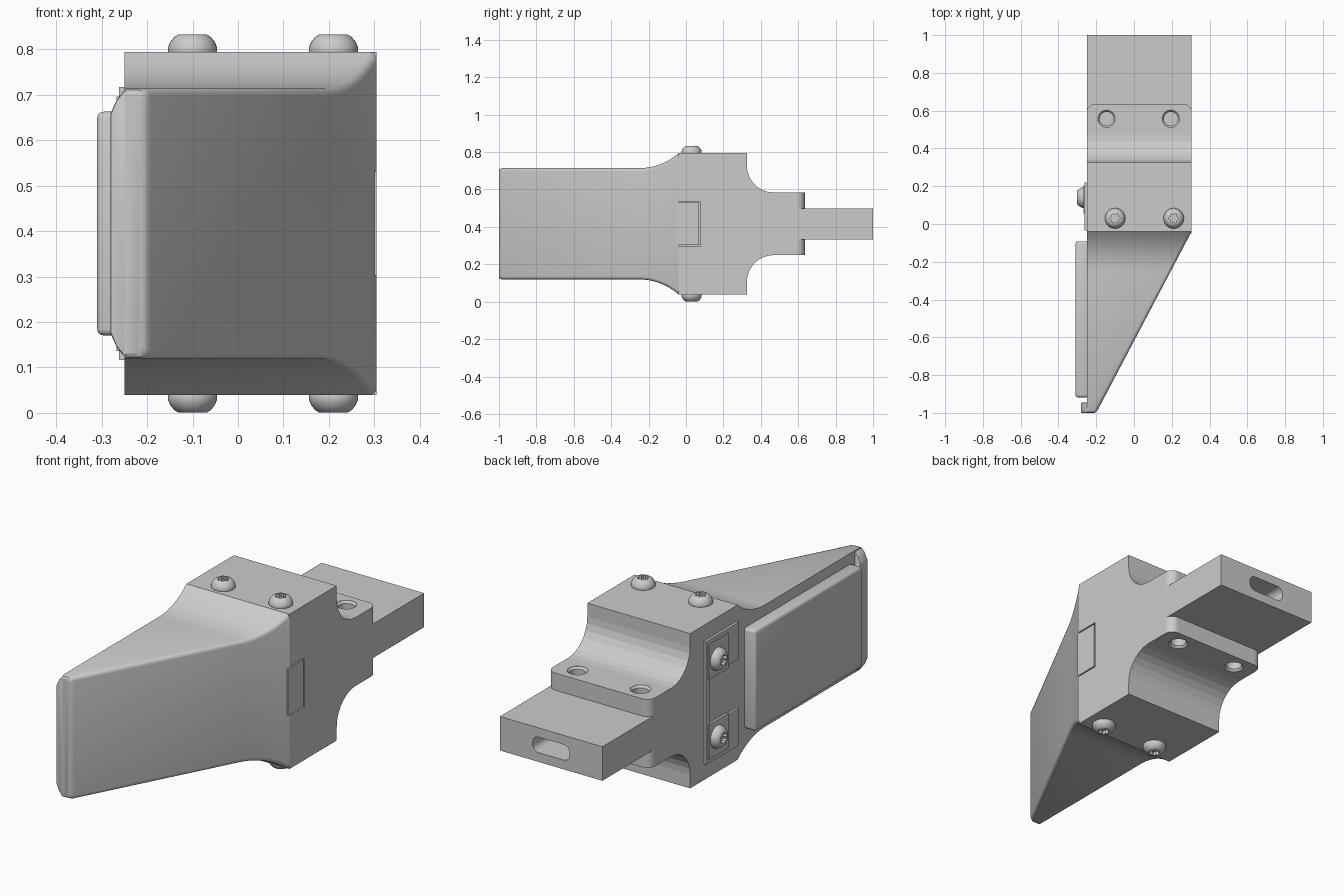
import bpy, bmesh
from math import sin, cos, pi, sqrt, radians
from mathutils import Vector, Matrix

if "Cube" in bpy.data.objects:
    bpy.data.objects.remove(bpy.data.objects["Cube"])

ZC = 0.4165          # mid height, everything is symmetric about it
XL, XR = -0.25, 0.305
XM = (XL + XR) / 2


def finish(bm, name, smooth=None):
    bmesh.ops.recalc_face_normals(bm, faces=bm.faces)
    me = bpy.data.meshes.new(name)
    bm.to_mesh(me)
    bm.free()
    ob = bpy.data.objects.new(name, me)
    bpy.context.collection.objects.link(ob)
    if smooth:
        bpy.ops.object.select_all(action='DESELECT')
        ob.select_set(True)
        bpy.context.view_layer.objects.active = ob
        bpy.ops.object.shade_smooth_by_angle(angle=radians(smooth))
    return ob


def loft_bm(rings):
    bm = bmesh.new()
    vs = [[bm.verts.new(p) for p in r] for r in rings]
    n = len(vs[0])
    for a, b in zip(vs, vs[1:]):
        for i in range(n):
            bm.faces.new((a[i], a[(i + 1) % n], b[(i + 1) % n], b[i]))
    bm.faces.new(vs[0])
    bm.faces.new(vs[-1])
    return bm


def box(name, lo, hi, bevel=0, segs=3):
    bm = bmesh.new()
    lo, hi = Vector(lo), Vector(hi)
    bmesh.ops.create_cube(bm, size=1, matrix=Matrix.Translation((lo + hi) / 2)
                          @ Matrix.Diagonal((*(hi - lo), 1)))
    if bevel:
        bmesh.ops.bevel(bm, geom=bm.edges[:], offset=bevel, segments=segs,
                        profile=0.5, affect='EDGES')
    return finish(bm, name, 40 if bevel else None)


def cut(ob, cutter):
    m = ob.modifiers.new('cut', 'BOOLEAN')
    m.operation, m.object, m.solver = 'DIFFERENCE', cutter, 'EXACT'
    bpy.context.view_layer.objects.active = ob
    bpy.ops.object.modifier_apply(modifier=m.name)
    bpy.data.objects.remove(cutter)


# Mounting block: side profile with concave shoulders and a flange
R = 0.145
half = [(-0.04, 0.3775), (0.325, 0.3775)]
for i in range(8):
    a = pi / 2 * i / 7
    half.append((0.325 + R * (1 - cos(a)), 0.167 + R * (1 - sin(a))))
half.append((0.635, 0.167))
profile = half + [(y, -z) for y, z in reversed(half)]
bm = loft_bm([[(x, y, ZC + z) for y, z in profile] for x in (XL, XR)])
corners = [e for e in bm.edges if all(v.co.y > 0.63 for v in e.verts)
           and abs(e.verts[0].co.x - e.verts[1].co.x) < 1e-4]
bmesh.ops.bevel(bm, geom=corners, offset=0.042, segments=6, profile=0.5, affect='EDGES')
block = finish(bm, 'mounting_block')

# Countersunk flange holes, top and bottom
for x in (-0.145, 0.195):
    for s in (-1, 1):
        steps = [(0.046, 0.2), (0.046, 0.166), (0.037, 0.156), (0.037, 0.05)]
        rings = [[(x + r * cos(2 * pi * i / 24), 0.557 + r * sin(2 * pi * i / 24), ZC + s * z)
                  for i in range(24)] for r, z in steps]
        cut(block, finish(loft_bm(rings), 'hole_cutter'))

# Side pocket with the tongue of the finger set in it
cut(block, box('pocket_cutter', (0.26, -0.1, ZC - 0.12), (0.4, 0.078, ZC + 0.12)))
box('finger_tongue', (0.25, -0.05, ZC - 0.114), (XR, 0.070, ZC + 0.114))

# Bar between the flanges with a rounded slot in its end
bar = box('mount_bar', (XL + 0.001, 0.42, ZC - 0.083), (XR - 0.001, 1.0, ZC + 0.083))
slot = []
for cx, cz, a0 in ((1, 1, 0), (-1, 1, 90), (-1, -1, 180), (1, -1, 270)):
    for k in range(6):
        a = radians(a0 + 18 * k)
        slot.append((XM + cx * 0.067 + 0.033 * cos(a), ZC + cz * 0.005 + 0.033 * sin(a)))
cut(bar, finish(loft_bm([[(x, y, z) for x, z in slot] for y in (0.6, 1.1)]), 'slot_cutter'))


# Finger: wedge lofted along y, flaring to the block, outer corners rounded
def section(y, inset=0.0):
    d = max(0, y + 0.25)
    h = 0.2975 + 0.316 - sqrt(0.316 ** 2 - d * d) - inset
    xr = -0.2 + 0.505 * (y + 1) / 0.96 - inset
    r = 0.018
    pts = [(XL, y, ZC + h)]
    arc = [(xr - r + r * sin(a), h - r + r * cos(a)) for a in (pi / 8 * i for i in range(5))]
    pts += [(x, y, ZC + z) for x, z in arc]
    pts += [(x, y, ZC - z) for x, z in reversed(arc)]
    return pts + [(XL, y, ZC - h)]


ys = [-0.985, -0.25] + [-0.25 + 0.21 * i / 8 for i in range(1, 9)]
rings = [section(-1.0, 0.012), section(-0.995, 0.004)] + [section(y) for y in ys]
finish(loft_bm(rings), 'finger_wedge', 25)

# Lip at the finger tip
lip = [(-0.235, 0.285), (-0.25, 0.293), (-0.268, 0.27), (-0.281, 0.24)]
lip += [(x, -z) for x, z in reversed(lip)]
bm = loft_bm([[(x, y, ZC + z) for x, z in lip] for y in (-1.0, -0.945)])
bmesh.ops.bevel(bm, geom=bm.edges[:], offset=0.005, segments=2, profile=0.5, affect='EDGES')
finish(bm, 'tip_lip', 30)

# Gripping pad
box('grip_pad', (-0.31, -0.918, ZC - 0.246), (-0.24, -0.092, ZC + 0.246), 0.014)

# C-shaped side plate with a raised tab under each screw
plate = box('side_plate', (-0.262, -0.035, ZC - 0.3), (-0.24, 0.22, ZC + 0.3))
cut(plate, box('notch_cutter', (-0.3, -0.1, ZC - 0.12), (-0.251, 0.19, ZC + 0.12)))
for s in (-1, 1):
    box('plate_tab', (-0.267, 0.055, ZC + s * 0.195 - 0.085),
        (-0.255, 0.205, ZC + s * 0.195 + 0.085))


# Domed screws with a six-lobed socket
def screw(name, origin, rot):
    N = 36
    dome = [(0.050, -0.01), (0.054, 0), (0.054, 0.010), (0.049, 0.022),
            (0.040, 0.033), (0.031, 0.0385)]
    rings = [[(r * cos(2 * pi * i / N), r * sin(2 * pi * i / N), z) for i in range(N)]
             for r, z in dome]
    for z in (0.0385, 0.020):
        rings.append([((0.023 + 0.004 * cos(6 * t)) * cos(t),
                       (0.023 + 0.004 * cos(6 * t)) * sin(t), z)
                      for t in (2 * pi * i / N for i in range(N))])
    bm = loft_bm(rings)
    bm.transform(Matrix.Translation(origin) @ rot)
    finish(bm, name, 35)


for x in (-0.1, 0.21):
    screw('top_screw', (x, 0.03, ZC + 0.3775), Matrix())
    screw('bottom_screw', (x, 0.03, ZC - 0.3775), Matrix.Rotation(pi, 4, 'X'))
for s in (-1, 1):
    screw('side_screw', (-0.264, 0.14, ZC + s * 0.19), Matrix.Rotation(-pi / 2, 4, 'Y'))
